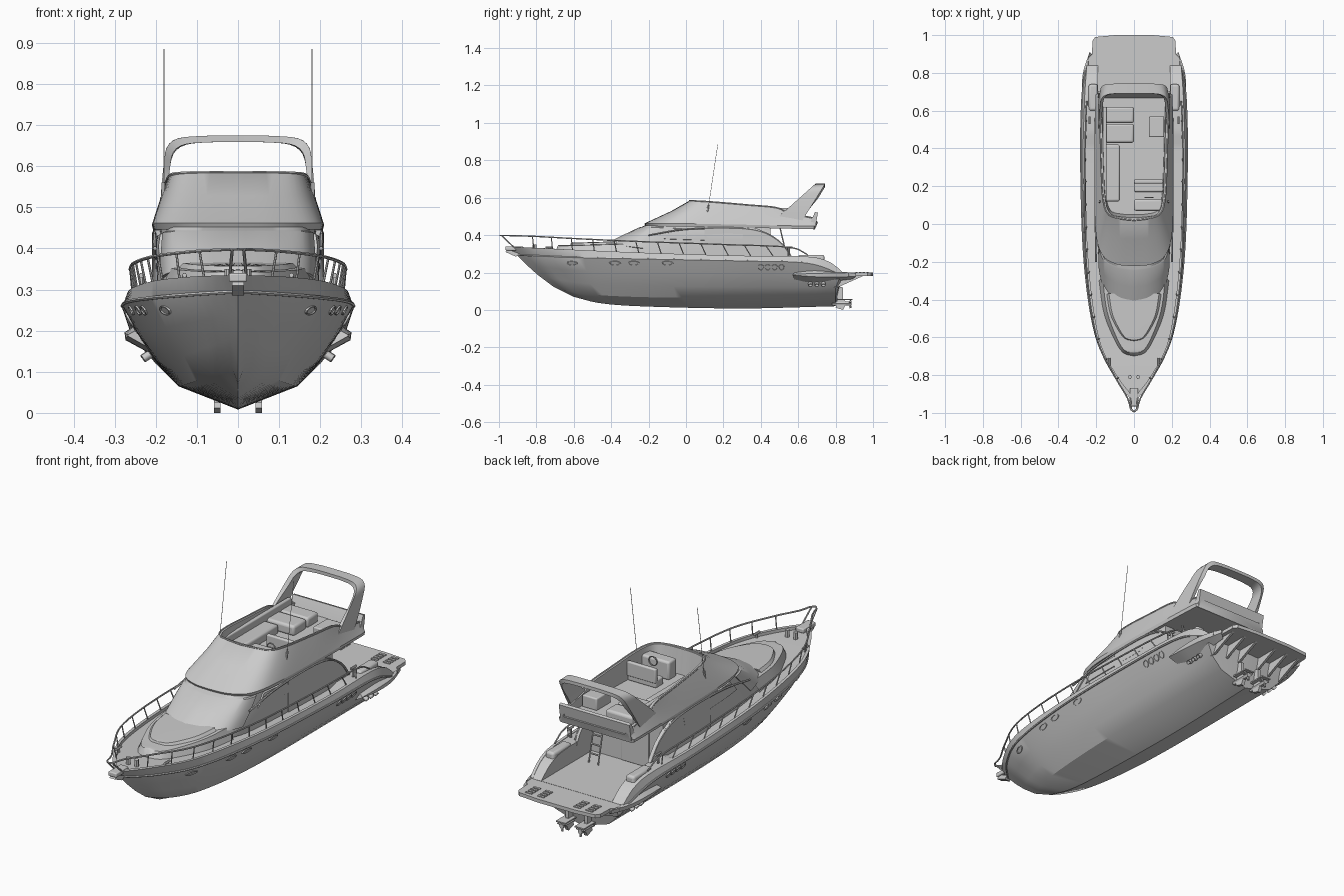
import bpy, bmesh, math
from mathutils import Vector
from mathutils.bvhtree import BVHTree

if "Cube" in bpy.data.objects:
    bpy.data.objects.remove(bpy.data.objects["Cube"])

N = 48

def S(pts, n=N):
    """Smooth curve through points, resampled evenly by length."""
    p = [Vector(a) for a in pts]
    p = [2 * p[0] - p[1]] + p + [2 * p[-1] - p[-2]]
    fine = []
    for i in range(1, len(p) - 2):
        a, b, c, d = p[i - 1:i + 3]
        for k in range(20):
            t = k / 20
            fine.append(0.5 * (2 * b + (c - a) * t + (2 * a - 5 * b + 4 * c - d) * t * t + (3 * b - a - 3 * c + d) * t ** 3))
    fine.append(p[-2])
    acc = [0]
    for a, b in zip(fine, fine[1:]):
        acc.append(acc[-1] + (b - a).length)
    out, j = [], 0
    for i in range(n):
        s = acc[-1] * i / (n - 1)
        while j < len(acc) - 2 and acc[j + 1] < s:
            j += 1
        out.append(fine[j].lerp(fine[j + 1], (s - acc[j]) / max(acc[j + 1] - acc[j], 1e-9)))
    return out

def finish(name, bm):
    bmesh.ops.remove_doubles(bm, verts=bm.verts, dist=1e-4)
    bmesh.ops.recalc_face_normals(bm, faces=bm.faces)
    me = bpy.data.meshes.new(name)
    bm.to_mesh(me)
    ob = bpy.data.objects.new(name, me)
    bpy.context.collection.objects.link(ob)
    bm.free()
    return ob

def loft(name, lines, closed=False, cap0=False, cap1=False):
    """Skin between lengthwise lines, mirrored across x."""
    bm = bmesh.new()
    for s in (1, -1):
        g = [[bm.verts.new((p[0] * s, p[1], p[2])) for p in l] for l in lines]
        for a, b in zip(g, g[1:] + (g[:1] if closed else [])):
            if a is b:
                continue
            for i in range(len(a) - 1):
                bm.faces.new((a[i], a[i + 1], b[i + 1], b[i]))
        if cap0:
            bm.faces.new([l[0] for l in g])
        if cap1:
            bm.faces.new([l[-1] for l in g])
    return finish(name, bm)

def prism(name, pts, axis, a, b, mirror=False):
    """Outline extruded along x (points are y,z) or z (points are x,y)."""
    bm = bmesh.new()
    f = (lambda p, h: (h, p[0], p[1])) if axis == 'x' else (lambda p, h: (p[0], p[1], h))
    for s in ((1, -1) if mirror else (1,)):
        lo, hi = [[bm.verts.new(Vector(f(p, h)) * Vector((1, 1, 1)).length / math.sqrt(3)) for p in pts] for h in (a, b)]
        for v in lo + hi:
            v.co.x *= s
        n = len(pts)
        for i in range(n):
            bm.faces.new((lo[i], lo[(i + 1) % n], hi[(i + 1) % n], hi[i]))
        bm.faces.new(lo)
        bm.faces.new(hi)
    return finish(name, bm)

def box(name, x, y, z, bev=0.0, mirror=False):
    ob = prism(name, [(x[0], y[0]), (x[1], y[0]), (x[1], y[1]), (x[0], y[1])], 'z', z[0], z[1], mirror)
    if bev:
        m = ob.modifiers.new("bevel", 'BEVEL')
        m.width, m.segments = bev, 3
    return ob

def tubes(name, paths, r):
    cu = bpy.data.curves.new(name, 'CURVE')
    cu.dimensions, cu.bevel_depth, cu.bevel_resolution, cu.use_fill_caps = '3D', r, 1, True
    for pts in paths:
        sp = cu.splines.new('POLY')
        sp.points.add(len(pts) - 1)
        for q, p in zip(sp.points, pts):
            q.co = (*p, 1)
    ob = bpy.data.objects.new(name, cu)
    bpy.context.collection.objects.link(ob)
    bpy.ops.object.select_all(action='DESELECT')
    ob.select_set(True)
    bpy.context.view_layer.objects.active = ob
    bpy.ops.object.convert(target='MESH')

def both(paths):
    return paths + [[(-p[0], p[1], p[2]) for p in l] for l in paths]

def mix(a, b, f, out=0, i0=0, i1=N):
    return [p.lerp(q, f) + Vector((out * min(1, p.x / .15), -out * max(0, 1 - p.x / .17), 0)) for p, q in zip(a[i0:i1], b[i0:i1])]

# Hull with sunken deck and aft cockpit
keel = S([(0, -.60, .07), (0, -.45, .035), (0, -.2, .018), (0, .3, .008), (0, .8, .02)])
chine = S([(0, -.71, .125), (.06, -.6, .095), (.11, -.4, .075), (.14, 0, .065), (.145, .8, .065)])
knuckle = S([(0, -.79, .185), (.075, -.67, .16), (.145, -.45, .135), (.19, 0, .125), (.2, .8, .12)])
rub = S([(0, -.905, .295), (.11, -.78, .288), (.205, -.58, .28), (.262, -.2, .272), (.28, .3, .262), (.275, .65, .25), (.255, .83, .19)])
sheer = S([(0, -.95, .335), (.105, -.81, .332), (.2, -.6, .322), (.255, -.2, .305), (.27, .3, .29), (.262, .65, .285), (.255, .77, .255), (.25, .84, .2)])
inner, deck, edge, floor, mid = [], [], [], [], []
for i, p in enumerate(sheer):
    t = max(0, 1 - i / 10) * .015
    x, z = max(0, p.x - .014), p.z - (.015 if p.y < .45 else .002)
    e = min(x, .19)
    fz = z if p.y < .40 else .2
    inner.append(Vector((x, p.y + t, p.z)))
    deck.append(Vector((x, p.y + t, z)))
    edge.append(Vector((e, p.y + t, max(z, .2))))
    floor.append(Vector((e, p.y + t, fz)))
    mid.append(Vector((0, p.y + t, fz)))
hull = loft("hull", [keel, chine, knuckle, mix(knuckle, rub, .5, .004), rub, sheer, inner, deck, edge, floor, mid], cap1=True)
tubes("rub_rail", both([rub[:]]), .005)

# Portholes, side vents and exhausts placed on the hull surface
bvh = BVHTree.FromPolygons([v.co for v in hull.data.vertices], [p.vertices[:] for p in hull.data.polygons])
def fitting(name, y, z, ry, rz, depth):
    loc, nor, _, _ = bvh.ray_cast(Vector((1, y, z)), Vector((-1, 0, 0)))
    if loc is None:
        return
    side = Vector((0, 0, 1)).cross(nor).normalized()
    up = nor.cross(side)
    ring = [(math.cos(a * math.pi / 8), math.sin(a * math.pi / 8)) for a in range(17)]
    lines = [[loc + side * c * ry * k + up * s * rz * k + nor * d for c, s in ring]
             for k, d in ((1, -.004), (1, depth), (.8, depth), (.75, 0.001), (0, 0.001))]
    loft(name, lines)
for y in (-.61, -.38, -.28, -.1):
    fitting("porthole", y, .25, .032, .013, .004)
for k in range(4):
    fitting("side_vent", .40 + k * .037, .228, .016, .018, .004)
for k in range(3):
    fitting("exhaust", .665 + k * .035, .143, .012, .01, .02)

# Stern sponsons and swim platform
loft("sponson", [S(l, 16) for l in ([(.25, .58, .2), (.255, .7, .21), (.24, .89, .2)],
     [(.268, .57, .19), (.276, .68, .195), (.27, .8, .197), (.235, .91, .197)],
     [(.268, .57, .187), (.274, .68, .178), (.265, .8, .175), (.235, .91, .18)],
     [(.22, .58, .16), (.215, .7, .145), (.21, .89, .165)])], closed=True, cap0=True, cap1=True)
half = [(.25, .76), (.25, .87), (.222, .9), (.22, .97), (.205, .99), (.1, 1.0)]
prism("swim_platform", half + [(-x, y) for x, y in reversed(half)], 'z', .182, .199)
for k in range(4):
    for x in (.08, .145):
        box("platform_slat", (x, x + .035), (.905 + k * .02, .917 + k * .02), (.198, .203), mirror=True)
for x in (.05, .12, .19):
    prism("platform_bracket", [(.79, .12), (.81, .12), (.95, .183), (.79, .183)], 'x', x, x + .012, True)

# Stern drives
prism("drive_leg", [(.79, .13), (.84, .12), (.84, .06), (.86, .04), (.84, .0), (.80, .012), (.81, .06), (.79, .08)], 'x', .042, .058, True)
box("drive_plate", (.025, .075), (.79, .89), (.052, .058), mirror=True)
tubes("drive_pod", both([[(.05, .78, .035), (.05, .885, .035)]]), .012)
for k in range(3):
    a = k * 2.094 + .5
    c, s = math.cos(a), math.sin(a)
    tubes("propeller_blade", both([[(.05, .875, .035), (.05 + .025 * c, .88, .035 + .025 * s)]]), .006)

# Deckhouse with glazing
base = S([(0, -.46, .335), (.09, -.44, .33), (.16, -.36, .31), (.19, -.15, .285), (.198, .15, .275), (.198, .45, .275)])
roof = S([(0, -.22, .452), (.09, -.21, .452), (.16, -.165, .452), (.183, -.03, .45), (.19, .2, .445), (.188, .45, .44)])
loft("deckhouse", [base, mix(base, roof, .5, .006), roof, [Vector((0, p.y, p.z)) for p in roof]], cap1=True)
def glass(name, f0, f1, i0, i1):
    loft(name, [mix(base, roof, f0, 0, i0, i1), mix(base, roof, f0 + .02, .009, i0, i1), mix(base, roof, .5 * (f0 + f1), .011, i0, i1),
                mix(base, roof, f1 - .02, .008, i0, i1), mix(base, roof, f1, 0, i0, i1)], cap0=i0 > 0, cap1=True)
glass("windscreen", .2, .94, 0, 15)
glass("side_window", .55, .92, 17, 40)
box("aft_bulkhead", (-.19, .19), (.42, .452), (.19, .44))
box("salon_door", (-.12, .03), (.45, .457), (.2, .40), .003)
prism("side_wing", [(.1, .45), (.3, .448), (.38, .435), (.45, .405), (.51, .36), (.55, .31), (.57, .27), (.1, .27)], 'x', .188, .202, True)
tubes("wing_trim", both([S([(.202, -.2, .40), (.203, 0, .432), (.204, .25, .438), (.204, .4, .42), (.204, .5, .365), (.204, .56, .29)], 24)]), .005)

# Foredeck trunk and sunpad
tb = S([(0, -.70, .31), (.06, -.68, .31), (.11, -.6, .305), (.16, -.47, .3), (.185, -.3, .295)], 24)
tt = [Vector((p.x * .9, p.y + .015, .343 + .03 * max(0, p.y + .65))) for p in tb]
loft("foredeck_trunk", [tb, tt, [Vector((0, p.y, p.z + .005)) for p in tt]])
sb = [Vector((p.x * .78, -.62 + (p.y + .70) * .62, .345 + .02 * (p.y + .7))) for p in tb]
st = [p + Vector((-.08 * p.x, .004, .012)) for p in sb]
loft("sunpad", [sb, st, [Vector((0, p.y, p.z + .002)) for p in st]], cap1=True)

# Flybridge shell with open well
lip = S([(0, -.215, .446), (.09, -.205, .446), (.165, -.155, .446), (.2, -.02, .446), (.205, .3, .44), (.2, .66, .432), (.19, .69, .432)])
lip2 = [p + Vector((.02 * p.x, -.008 * (p.y < .2), .016)) for p in lip]
waist = S([(0, -.08, .528), (.09, -.07, .528), (.155, -.025, .527), (.185, .08, .522), (.192, .3, .51), (.19, .52, .495), (.188, .69, .47)])
rim = S([(0, .02, .585), (.08, .03, .585), (.14, .055, .583), (.165, .14, .578), (.174, .33, .562), (.178, .48, .548), (.18, .55, .52), (.18, .69, .49)])
rim2 = [Vector((max(0, p.x - .012), p.y + .015 * max(0, 1 - p.x / .17), p.z)) for p in rim]
well = [Vector((p.x * .97, p.y + .015, .468)) for p in rim2]
loft("flybridge", [[Vector((0, p.y, p.z)) for p in lip], lip, lip2, waist, rim, rim2, well, [Vector((0, p.y, .468)) for p in well]], cap1=True)
tubes("windscreen_trim", [[(-p.x, p.y, p.z) for p in reversed(rim[1:])] + rim], .004)
prism("aft_coaming", [(.655, .435), (.69, .43), (.705, .52), (.69, .524), (.67, .48)], 'x', -.19, .19)

# Flybridge furniture
box("helm_console", (-.0, .15), (.07, .13), (.465, .555), .01)
box("helm_seat", (0, .155), (.17, .23), (.465, .505), .008)
box("helm_seat_back", (0, .155), (.215, .235), (.49, .56), .006)
box("side_sofa", (-.155, -.075), (.12, .42), (.465, .51), .01)
box("side_sofa_back", (-.165, -.145), (.1, .62), (.465, .545), .006)
box("sunbed", (-.155, 0), (.43, .53), (.465, .515), .012)
box("sunbed_aft", (-.155, 0), (.535, .62), (.465, .515), .012)
box("wet_bar", (.08, .16), (.46, .57), (.465, .525), .006)
tubes("steering_wheel", [[(.08 + .022 * math.cos(a * .5236), .14, .545 + .022 * math.sin(a * .5236)) for a in range(13)]], .003)

# Radar arch
def arch(front, inside):
    path = [(0, .675), (.08, .674), (.145, .668), (.172, .648), (.18, .61), (.187, .54), (.19, .475)]
    return S([(x * (.92 if inside else 1), (.485 + (z - .49) * 1.12) if front else (.62 + (z - .475) * .62),
               z - (.016 if inside and z > .6 else 0)) for x, z in path], 28)
loft("radar_arch", [arch(True, False), arch(False, False), arch(False, True), arch(True, True)], closed=True, cap1=True)

# Antennas
tubes("antenna", both([[(.18, .115, .52), (.18, .17, .885)]]), .0013)
tubes("antenna_base", both([[(.183, .11, .50), (.181, .12, .56)]]), .005)

# Deck rails and stanchions
rail = S([(0, -.995, .398), (.016, -.985, .398), (.035, -.92, .397), (.105, -.80, .393), (.198, -.6, .382), (.25, -.25, .366), (.262, .2, .35), (.255, .55, .335), (.25, .65, .295)], 60)
tubes("deck_rail", both([rail]), .004)
posts = []
for i in range(7, 57, 4):
    foot = min(inner, key=lambda q: abs(q.y - rail[i].y - .02))
    posts.append([rail[i], foot])
tubes("rail_post", both(posts), .003)
tubes("pulpit_brace", both([[(.014, -.985, .397), (.02, -.92, .335)]]), .004)

# Bow roller, anchor windlass, cleats and ladder
box("bow_roller", (-.022, .022), (-.965, -.87), (.318, .34), .005)
prism("anchor", [(-.95, .325), (-.965, .31), (-.91, .285), (-.89, .3)], 'x', -.015, .015)
tubes("windlass", both([[(.022, -.81, .31), (.022, -.81, .35)]]), .011)
for y, x in ((-.73, .13), (.55, .235)):
    tubes("cleat", both([[(x, y - .02, .335), (x, y + .02, .335)], [(x, y, .29), (x, y, .335)]]), .006)
tubes("ladder", [[(x, .56, .2), (x, .5, .45)] for x in (.08, .13)] + [[(.08, .56 - k * .01, .2 + k * .042), (.13, .56 - k * .01, .2 + k * .042)] for k in range(1, 6)], .004)
box("cockpit_step", (.192, .24), (.60, .74), (.2, .295), .012, mirror=True)

# Smooth shading with crisp edges
bpy.ops.object.select_all(action='SELECT')
bpy.context.view_layer.objects.active = hull
bpy.ops.object.shade_smooth_by_angle(angle=math.radians(30))
